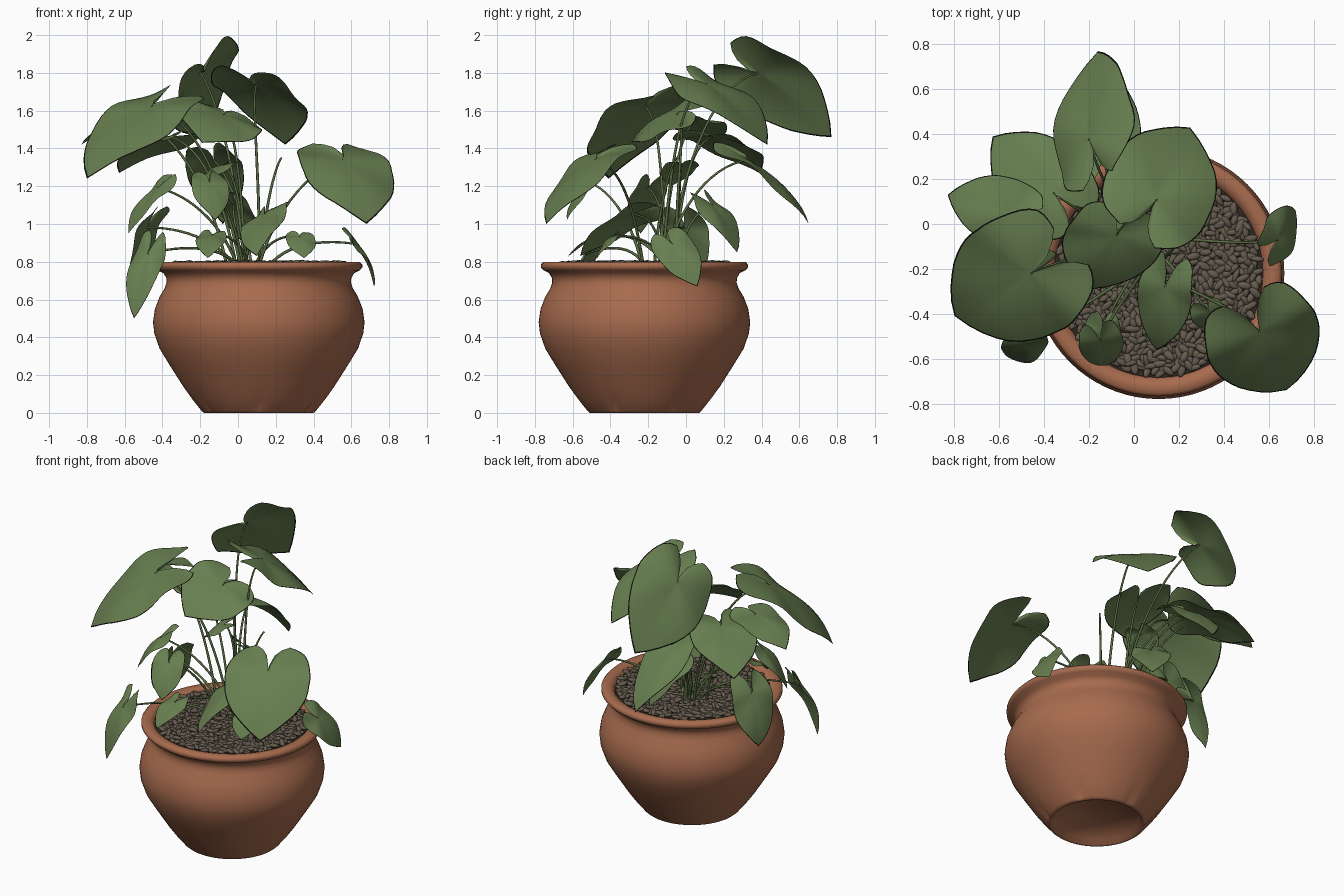
import bpy, bmesh, math, random
from mathutils import Vector, Matrix

random.seed(4)
if "Cube" in bpy.data.objects:
    bpy.data.objects.remove(bpy.data.objects["Cube"], do_unlink=True)

CENTRE = Vector((0.11, -0.22, 0))
UP = Vector((0, 0, 1))


def material(name, colour):
    mat = bpy.data.materials.new(name)
    mat.use_nodes = True
    mat.diffuse_color = (*colour, 1)
    bsdf = mat.node_tree.nodes["Principled BSDF"]
    bsdf.inputs["Base Color"].default_value = (*colour, 1)
    bsdf.inputs["Roughness"].default_value = 0.8
    return mat


terracotta = material("terracotta", (0.39, 0.148, 0.076))
leaf_green = material("leaf green", (0.135, 0.21, 0.08))
leaf_edge = material("dark leaf edge", (0.006, 0.007, 0.004))
stem_green = material("stem green", (0.10, 0.15, 0.055))
pebble_brown = material("pebble brown", (0.13, 0.105, 0.077))
soil_brown = material("soil brown", (0.03, 0.022, 0.015))


def add_part(name, verts, faces, *mats):
    mesh = bpy.data.meshes.new(name)
    mesh.from_pydata(verts, [], faces)
    for mat in mats:
        mesh.materials.append(mat)
    mesh.shade_smooth()
    obj = bpy.data.objects.new(name, mesh)
    bpy.context.collection.objects.link(obj)
    return mesh


# Pot: lathed profile with six shallow tapering grooves above the foot
def make_pot():
    profile = [(0.001, 0.03), (0.26, 0.03), (0.275, 0), (0.29, 0), (0.302, 0.01),
               (0.35, 0.07), (0.40, 0.14), (0.47, 0.25), (0.525, 0.34),
               (0.553, 0.42), (0.56, 0.48), (0.55, 0.55), (0.525, 0.615),
               (0.498, 0.66), (0.488, 0.69), (0.49, 0.715), (0.505, 0.74),
               (0.535, 0.755), (0.548, 0.77), (0.548, 0.785), (0.535, 0.8),
               (0.50, 0.8), (0.475, 0.79), (0.46, 0.75), (0.455, 0.70)]
    segments = 72
    verts, faces = [], []
    for row, (r, z) in enumerate(profile):
        for i in range(segments):
            a = math.tau * i / segments
            groove = i % 12 == 0 and 0.3 < r < 0.41
            rr = r - 0.016 * (1 - z / 0.14) if groove else r
            verts.append(CENTRE + Vector((rr * math.sin(a), rr * math.cos(a), z)))
            if row:
                j = (i + 1) % segments
                low, high = (row - 1) * segments, row * segments
                faces.append((low + j, low + i, high + i, high + j))
    add_part("pot", verts, faces, terracotta)


# Soil disc and a scatter of overlapping oval pebbles
def make_ground():
    rim = [CENTRE + Vector((0.465 * math.cos(a), 0.465 * math.sin(a), 0.77))
           for a in (math.tau * i / 48 for i in range(48))]
    add_part("soil", rim, [range(48)], soil_brown)

    ball = bmesh.new()
    bmesh.ops.create_icosphere(ball, subdivisions=2, radius=1)
    ball.verts.index_update()
    ball_verts = [v.co.copy() for v in ball.verts]
    ball_faces = [[v.index for v in f.verts] for f in ball.faces]
    ball.free()

    verts, faces = [], []
    count = 800
    for i in range(count):
        r = 0.45 * math.sqrt((i + 0.5) / count)
        a = i * 2.39996
        spot = CENTRE + Vector((r * math.cos(a), r * math.sin(a),
                                random.uniform(0.775, 0.795)))
        size = Matrix.Diagonal((random.uniform(0.027, 0.038),
                                random.uniform(0.013, 0.018), 0.012, 1))
        place = (Matrix.Translation(spot)
                 @ Matrix.Rotation(random.uniform(0, math.tau), 4, 'Z')
                 @ Matrix.Rotation(random.uniform(-0.35, 0.35), 4, 'Y') @ size)
        start = len(verts)
        verts += [place @ v for v in ball_verts]
        faces += [[start + k for k in f] for f in ball_faces]
    add_part("pebbles", verts, faces, pebble_brown)


# Heart-shaped outline: angle from the tip in degrees, radius
HEART = [(0, 1.0), (6, 0.93), (20, 0.80), (45, 0.67), (70, 0.57), (100, 0.52),
         (130, 0.51), (152, 0.45), (166, 0.28), (176, 0.06)]


def heart_radius(angle):
    for (a0, r0), (a1, r1) in zip(HEART, HEART[1:]):
        if angle <= a1:
            break
    return r0 + (r1 - r0) * (angle - a0) / (a1 - a0)


def make_leaf(name, base, tip, width, roll):
    base, tip = Vector(base), Vector(tip)
    length = (tip - base).length
    along = (tip - base).normalized()
    side = Matrix.Rotation(math.radians(-roll), 3, along) @ along.cross(UP).normalized()
    normal = side.cross(along)
    phase = random.uniform(0, math.tau)
    rings, steps = (0.17, 0.34, 0.5, 0.67, 0.84, 0.978, 1), 44
    verts, faces = [base], []
    for ring in rings:
        start = len(verts)
        for i in range(steps + 1):
            deg = -176 + 352 * i / steps
            a = math.radians(deg)
            r = heart_radius(abs(deg)) * ring
            u, v = r * math.cos(a), r * math.sin(a)
            # arch along the midrib, drooping sides, slight fold and wavy edge
            lift = 0.28 * u * (1 - u) - 0.3 * v * v + 0.06 * abs(v)
            lift += 0.05 * ring ** 2 * math.sin(a * 4 + phase) * (1 - max(u, 0))
            verts.append(base + along * u * length + side * v * width / 1.08
                         + normal * lift * length)
        for i in range(start, start + steps):
            if start == 1:
                faces.append((0, i + 1, i))
            else:
                inner = i - steps - 1
                faces.append((inner, inner + 1, i + 1, i))
    mesh = add_part(name, verts, faces, leaf_green, leaf_edge)
    for face in mesh.polygons[-steps:]:
        face.material_index = 1


# Leaves: joint, tip, width, roll in degrees
upper_leaves = [
    ((-0.20, 0.38, 1.80), (-0.16, 0.77, 1.46), 0.50, 52),
    ((0.10, 0.11, 1.74), (0.25, 0.43, 1.42), 0.50, -8),
    ((0.56, -0.48, 1.34), (0.68, -0.74, 1.00), 0.52, 0),
    ((-0.46, -0.22, 1.62), (-0.80, -0.41, 1.24), 0.59, 10),
    ((-0.55, 0.05, 1.55), (-0.83, 0.13, 1.42), 0.30, 0),
    ((-0.36, 0.14, 1.46), (-0.63, 0.39, 1.27), 0.40, 0),
    ((-0.08, -0.05, 1.58), (-0.19, -0.29, 1.43), 0.46, 24),
    ((-0.13, 0.33, 1.34), (-0.08, 0.65, 1.00), 0.30, 0),
]
lower_leaves = [
    ((0.14, -0.28, 1.05), (0.10, -0.56, 0.83), 0.26, -25),
    ((-0.15, -0.52, 1.22), (-0.12, -0.63, 1.02), 0.20, 0),
    ((-0.14, -0.47, 0.94), (-0.16, -0.63, 0.82), 0.16, 0),
    ((0.33, -0.39, 0.93), (0.35, -0.47, 0.82), 0.16, 0),
    ((0.64, -0.07, 0.89), (0.72, 0.06, 0.67), 0.22, -45),
    ((-0.48, -0.53, 0.84), (-0.55, -0.60, 0.50), 0.18, 20),
    ((-0.48, -0.01, 0.98), (-0.55, 0.02, 0.66), 0.28, 0),
    ((-0.43, -0.20, 1.19), (-0.58, -0.24, 0.95), 0.20, 10),
    ((-0.02, 0.14, 1.10), (0.08, 0.27, 0.85), 0.24, 0),
    ((-0.08, -0.03, 1.31), (-0.20, -0.08, 1.20), 0.20, 0),
]


# Stems: arching tapered tubes from the soil to each leaf joint
def make_stems(ends):
    curve = bpy.data.curves.new("stems", 'CURVE')
    curve.dimensions = '3D'
    curve.bevel_depth = 0.0085
    curve.bevel_resolution = 2
    curve.resolution_u = 14
    for base, tip in ends:
        base, tip = Vector(base), Vector(tip)
        root = Vector((0.07 + random.uniform(-0.07, 0.07),
                       -0.13 + random.uniform(-0.08, 0.08), 0.77))
        root += (base - root) * Vector((0.12, 0.12, 0))
        rise = base.z - root.z
        back = (base - tip) * Vector((1, 1, 0))
        spline = curve.splines.new('BEZIER')
        spline.bezier_points.add(1)
        first, last = spline.bezier_points
        for point in (first, last):
            point.handle_left_type = point.handle_right_type = 'FREE'
        first.co = first.handle_left = root
        first.handle_right = root + (base - root) * 0.2 + UP * max(0.4 * rise, 0.12)
        last.co = last.handle_right = base
        last.handle_left = base + (root - base) * 0.25 + back * 0.25 + UP * 0.2 * max(rise, 0.3)
        last.radius = 0.6
    curve.materials.append(stem_green)
    obj = bpy.data.objects.new("stems", curve)
    bpy.context.collection.objects.link(obj)


make_pot()
make_ground()
for group, leaves in (("upper_leaf", upper_leaves), ("lower_leaf", lower_leaves)):
    for n, leaf in enumerate(leaves, 1):
        make_leaf(f"{group}_{n}", *leaf)
bare_shoot = [((0.23, -0.05, 1.35), (0.22, -0.06, 1.45))]
make_stems([leaf[:2] for leaf in upper_leaves + lower_leaves] + bare_shoot)
